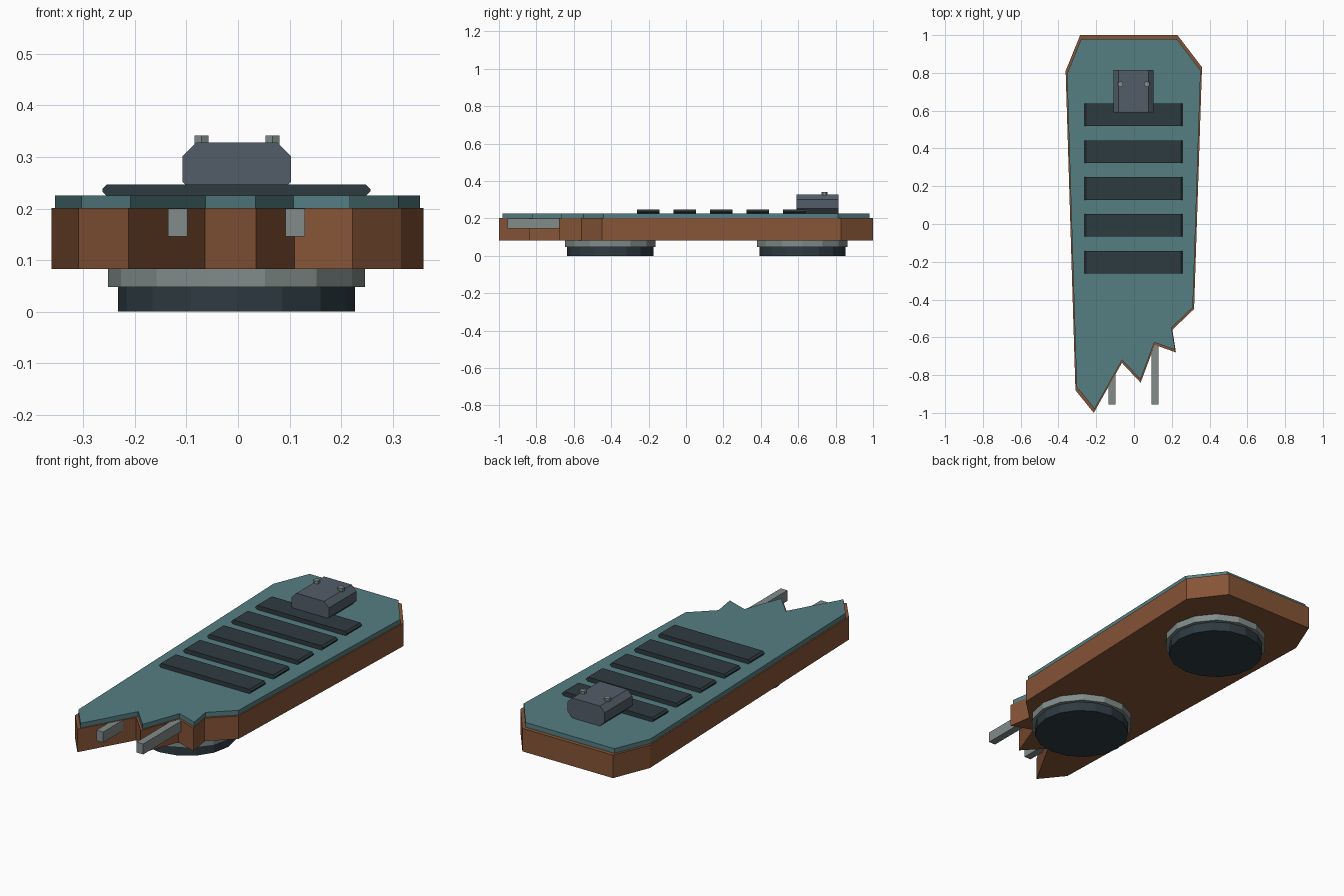
import bpy
import bmesh
import math

cube = bpy.data.objects.get("Cube")
if cube:
    bpy.data.objects.remove(cube, do_unlink=True)


def material(name, rgb):
    mat = bpy.data.materials.new(name)
    mat.use_nodes = True
    mat.diffuse_color = (*rgb, 1)
    mat.node_tree.nodes["Principled BSDF"].inputs["Base Color"].default_value = (*rgb, 1)
    return mat


wood = material("brown", (0.24, 0.09, 0.038))
teal = material("teal", (0.09, 0.21, 0.225))
dark = material("dark slate", (0.027, 0.043, 0.053))
slate = material("slate grey", (0.085, 0.11, 0.14))
steel = material("light steel", (0.22, 0.265, 0.255))


def prism(name, outline, low, high, mat, along_y=False):
    """Extrude an outline from low to high, along z or along y."""
    bm = bmesh.new()
    place = (lambda a, b, c: (a, c, b)) if along_y else (lambda a, b, c: (a, b, c))
    face = bm.faces.new([bm.verts.new(place(a, b, low)) for a, b in outline])
    extruded = bmesh.ops.extrude_face_region(bm, geom=[face])["geom"]
    shift = place(0, 0, high - low)
    bmesh.ops.translate(bm, vec=shift, verts=[v for v in extruded if isinstance(v, bmesh.types.BMVert)])
    bmesh.ops.recalc_face_normals(bm, faces=bm.faces)
    mesh = bpy.data.meshes.new(name)
    bm.to_mesh(mesh)
    bm.free()
    mesh.materials.append(mat)
    obj = bpy.data.objects.new(name, mesh)
    bpy.context.collection.objects.link(obj)
    return obj


def polygon(x, y, radius, sides, turn=0.0):
    step = 2 * math.pi / sides
    return [(x + radius * math.cos(turn + i * step), y + radius * math.sin(turn + i * step))
            for i in range(sides)]


def chamfered(x0, x1, z0, z1, c):
    return [(x0 + c, z0), (x1 - c, z0), (x1, z0 + c), (x1, z1 - c),
            (x1 - c, z1), (x0 + c, z1), (x0, z1 - c), (x0, z0 + c)]


# Board with a snapped, jagged front end
outline = [(-0.285, 1.0), (0.23, 1.0), (0.36, 0.83), (0.318, -0.45), (0.203, -0.56),
           (0.222, -0.68), (0.11, -0.64), (0.035, -0.84), (-0.064, -0.735),
           (-0.213, -1.0), (-0.31, -0.88), (-0.362, 0.81)]
prism("board", outline, 0.083, 0.201, wood)

# Thin top plate, slightly smaller than the board
prism("top_plate", [(x * 0.98, y * 0.98) for x, y in outline], 0.201, 0.225, teal)

# Grip ribs
for i in range(5):
    y = 0.578 - 0.195 * i
    prism(f"grip_rib_{i + 1}", chamfered(-0.263, 0.257, 0.224, 0.247, 0.009),
          y - 0.06, y + 0.06, dark, along_y=True)

# Rear block with two bolts
prism("rear_block", chamfered(-0.108, 0.103, 0.225, 0.328, 0.027), 0.59, 0.815, slate, along_y=True)
for side, x in (("right", -0.071), ("left", 0.067)):
    prism(f"bolt_{side}", polygon(x, 0.74, 0.016, 6, math.pi / 6), 0.32, 0.342, steel)

# Round pads beneath, each with a steel collar
for end, y in (("front", -0.405), ("rear", 0.622)):
    prism(f"collar_{end}", polygon(-0.003, y, 0.249, 14), 0.048, 0.084, steel)
    prism(f"pad_{end}", polygon(-0.003, y, 0.23, 16), 0.0, 0.05, dark)

# Metal rods left sticking out of the broken end
for side, x in (("right", -0.117), ("left", 0.111)):
    prism(f"rod_{side}", [(x - 0.019, 0.146), (x + 0.019, 0.146), (x + 0.019, 0.2), (x - 0.019, 0.2)],
          -0.955, -0.55, steel, along_y=True)
